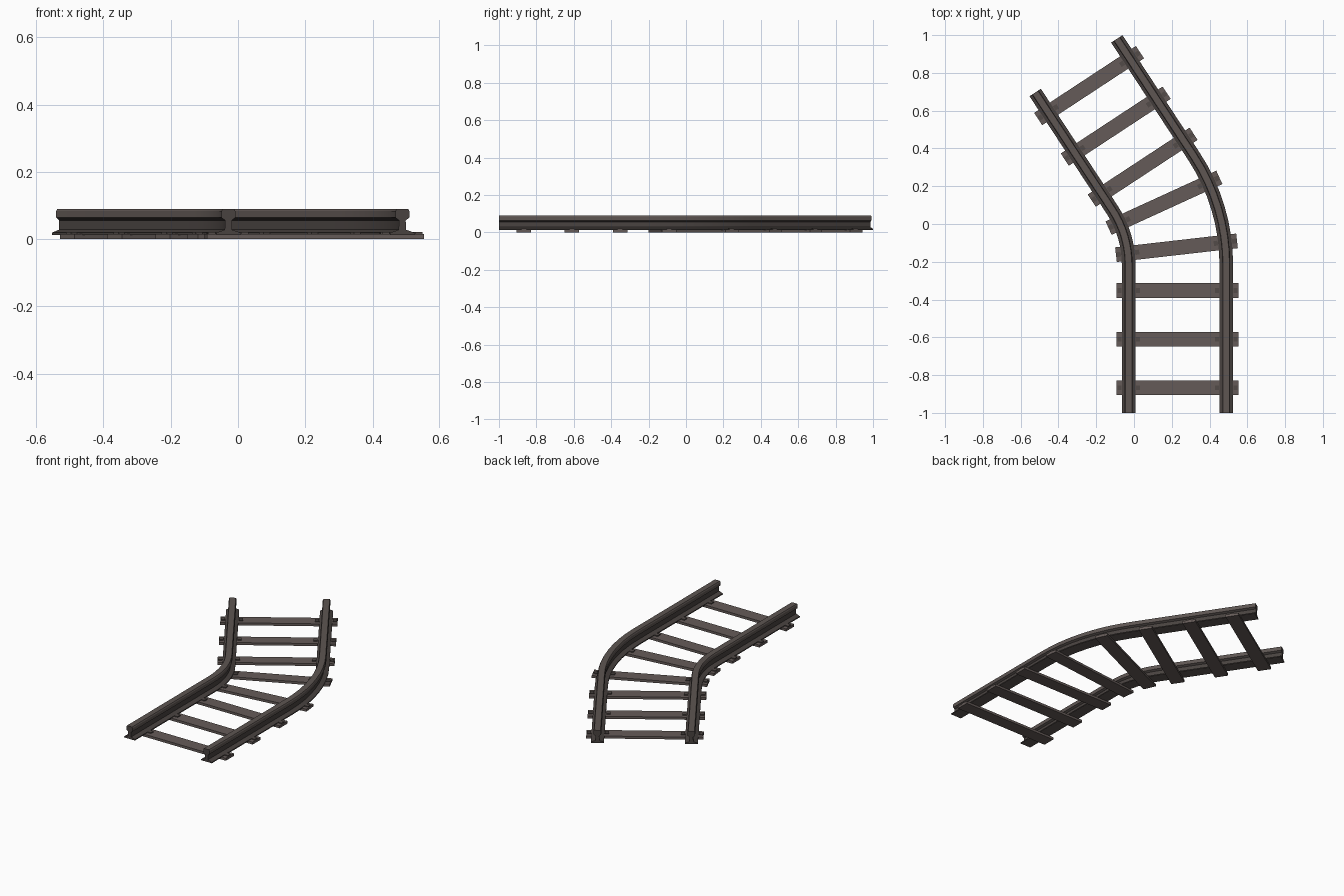
import bpy, bmesh, math
from mathutils import Matrix

if "Cube" in bpy.data.objects:
    bpy.data.objects.remove(bpy.data.objects["Cube"])

def material(name, rgb):
    m = bpy.data.materials.new(name)
    m.diffuse_color = (*rgb, 1)
    m.use_nodes = True
    m.node_tree.nodes["Principled BSDF"].inputs["Base Color"].default_value = m.diffuse_color
    return m

HEAD = material("worn_steel", (0.112, 0.092, 0.085))
WEB = material("dark_steel", (0.066, 0.055, 0.051))
WOOD = material("sleeper_brown", (0.130, 0.105, 0.098))
BOLT = material("bolt_brown", (0.085, 0.070, 0.065))

# Track layout: straight, arc to the left, straight
CX, CY = -0.557, -0.215      # centre of the bend
R, GAUGE = 0.787, 0.517      # centreline radius, rail spacing
BEND = math.radians(33.3)
RUN_IN, RUN_OUT = 0.785, 0.743
ARC_STEPS = 8

def frame(kind, v):
    """Position on the track: local x points across it, origin at the bend centre."""
    base = Matrix.Translation((CX, CY, 0))
    if kind == "in":
        return base @ Matrix.Translation((0, -v, 0))
    if kind == "arc":
        return base @ Matrix.Rotation(v, 4, 'Z')
    return base @ Matrix.Rotation(BEND, 4, 'Z') @ Matrix.Translation((0, v, 0))

def finish(name, bm, mats):
    bmesh.ops.recalc_face_normals(bm, faces=bm.faces)
    me = bpy.data.meshes.new(name)
    bm.to_mesh(me)
    bm.free()
    for m in mats:
        me.materials.append(m)
    ob = bpy.data.objects.new(name, me)
    bpy.context.collection.objects.link(ob)
    return ob

# Rail cross-section, right half from the foot up to the head
HALF = [(0.036, 0.013), (0.036, 0.019), (0.011, 0.028), (0.010, 0.056),
        (0.021, 0.064), (0.021, 0.083), (0.017, 0.090)]
PROFILE = HALF + [(-x, z) for x, z in reversed(HALF)]

def rail(name, radius):
    bm = bmesh.new()
    stations = [frame("in", RUN_IN)]
    stations += [frame("arc", BEND * i / ARC_STEPS) for i in range(ARC_STEPS + 1)]
    stations.append(frame("out", RUN_OUT))
    rings = []
    for f in stations:
        rings.append([bm.verts.new((f @ Matrix.Translation((radius + x, 0, z))).translation)
                      for x, z in PROFILE])
    n = len(PROFILE)
    for a, b in zip(rings, rings[1:]):
        for i in range(n):
            j = (i + 1) % n
            face = bm.faces.new((a[i], a[j], b[j], b[i]))
            z = (PROFILE[i][1] + PROFILE[j][1]) / 2
            face.material_index = 0 if z > 0.062 or z < 0.015 else 1
    for ring in (rings[0], rings[-1]):      # end caps
        bm.faces.new(ring).material_index = 1
    ob = finish(name, bm, [HEAD, WEB])
    bpy.ops.object.select_all(action='DESELECT')
    ob.select_set(True)
    bpy.context.view_layer.objects.active = ob
    bpy.ops.object.shade_smooth_by_angle(angle=math.radians(20))

rail("inner_rail", R - GAUGE / 2)
rail("outer_rail", R + GAUGE / 2)

def box(bm, f, x, z0, z1, sx, sy):
    m = f @ Matrix.Translation((x, 0, (z0 + z1) / 2)) @ Matrix.Diagonal((sx, sy, z1 - z0, 1))
    bmesh.ops.create_cube(bm, size=1, matrix=m)

# Sleepers along the track, with fixing plates either side of each rail
places = [("in", 0.652), ("in", 0.395), ("in", 0.137),
          ("arc", math.radians(6.5)), ("arc", math.radians(24.6)),
          ("out", 0.10), ("out", 0.36), ("out", 0.617)]
for i, p in enumerate(places, 1):
    f = frame(*p)
    bm = bmesh.new()
    box(bm, f, R, 0, 0.015, 0.645, 0.078)
    finish(f"sleeper_{i}", bm, [WOOD])
    bm = bmesh.new()
    for side in (-1, 1):
        for off in (-0.049, 0.049):
            box(bm, f, R + side * GAUGE / 2 + off, 0.013, 0.021, 0.022, 0.026)
    finish(f"fixing_plates_{i}", bm, [BOLT])
